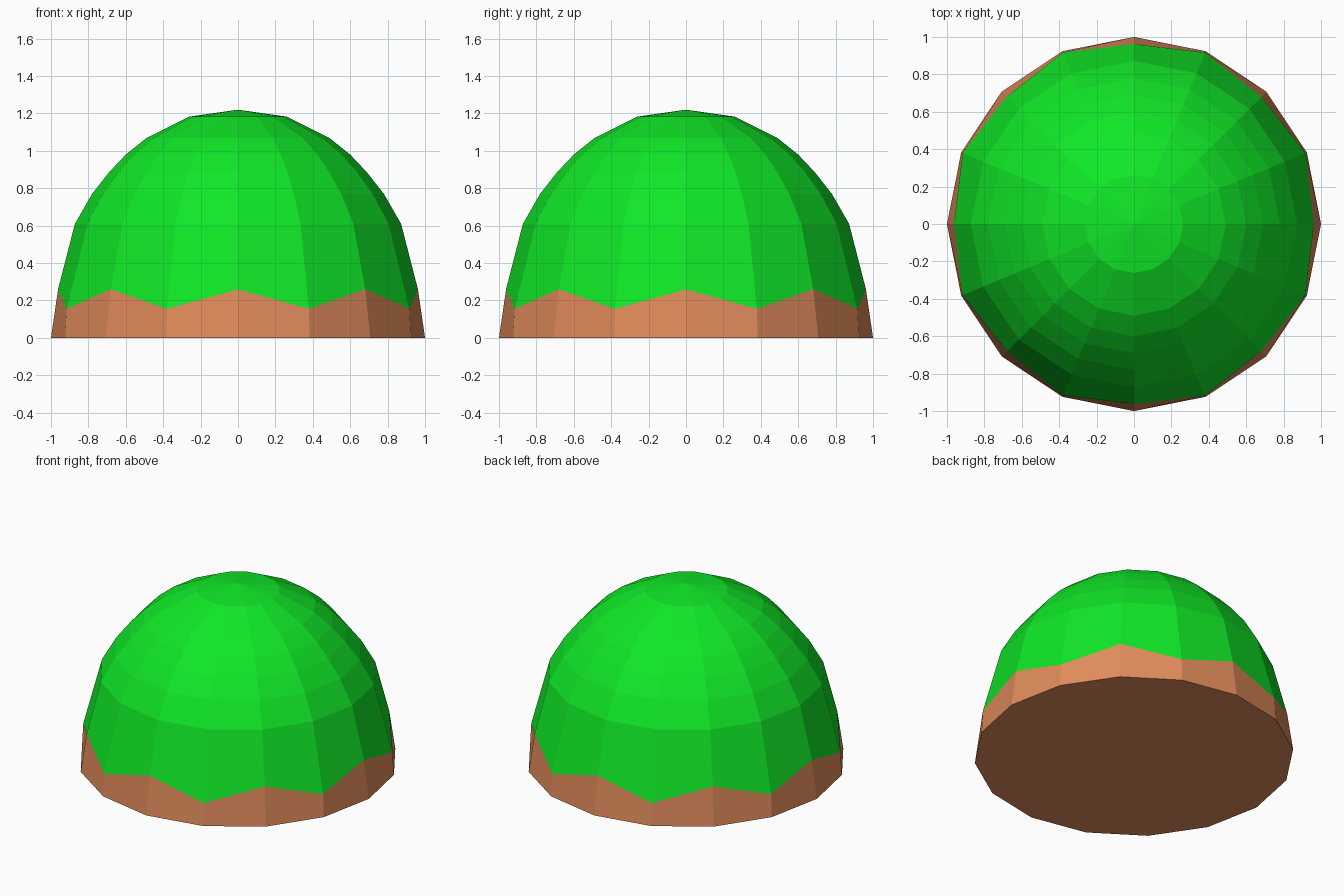
import bpy, bmesh
from math import sin, cos, pi

cube = bpy.data.objects.get("Cube")
if cube:
    bpy.data.objects.remove(cube, do_unlink=True)

SIDES = 16


def material(name, color):
    m = bpy.data.materials.new(name)
    m.use_nodes = True
    m.diffuse_color = color
    m.node_tree.nodes["Principled BSDF"].inputs["Base Color"].default_value = color
    return m


def ring(bm, profile):
    # profile gives (radius, height) for each side index
    verts = []
    for i in range(SIDES):
        r, z = profile(i)
        a = 2 * pi * i / SIDES
        verts.append(bm.verts.new((r * cos(a), r * sin(a), z)))
    return verts


def bridge(bm, low, high):
    for i in range(SIDES):
        j = (i + 1) % SIDES
        bm.faces.new((low[i], low[j], high[j], high[i]))


def finish(bm, name, mat):
    mesh = bpy.data.meshes.new(name)
    bm.to_mesh(mesh)
    bm.free()
    mesh.materials.append(mat)
    obj = bpy.data.objects.new(name, mesh)
    bpy.context.collection.objects.link(obj)


def zigzag(i):
    return (0.962, 0.26) if i % 2 == 0 else (0.992, 0.155)


# Earth base with a zigzag upper rim and a closed underside
bm = bmesh.new()
base = ring(bm, lambda i: (1.0, 0.0))
bridge(bm, base, ring(bm, zigzag))
bm.faces.new(base[::-1])
finish(bm, "earth_base", material("earth brown", (0.75, 0.26, 0.105, 1)))

# Grassy dome rising from the zigzag rim to a single peak
bm = bmesh.new()
low = ring(bm, zigzag)
for level in [(0.872, 0.61), (0.78, 0.77), (0.69, 0.885), (0.6, 0.98),
              (0.49, 1.068), (0.262, 1.183)]:
    high = ring(bm, lambda i: level)
    bridge(bm, low, high)
    low = high
peak = bm.verts.new((0, 0, 1.22))
for i in range(SIDES):
    bm.faces.new((low[i], low[(i + 1) % SIDES], peak))
finish(bm, "grass_dome", material("grass green", (0.005, 0.80, 0.02, 1)))
